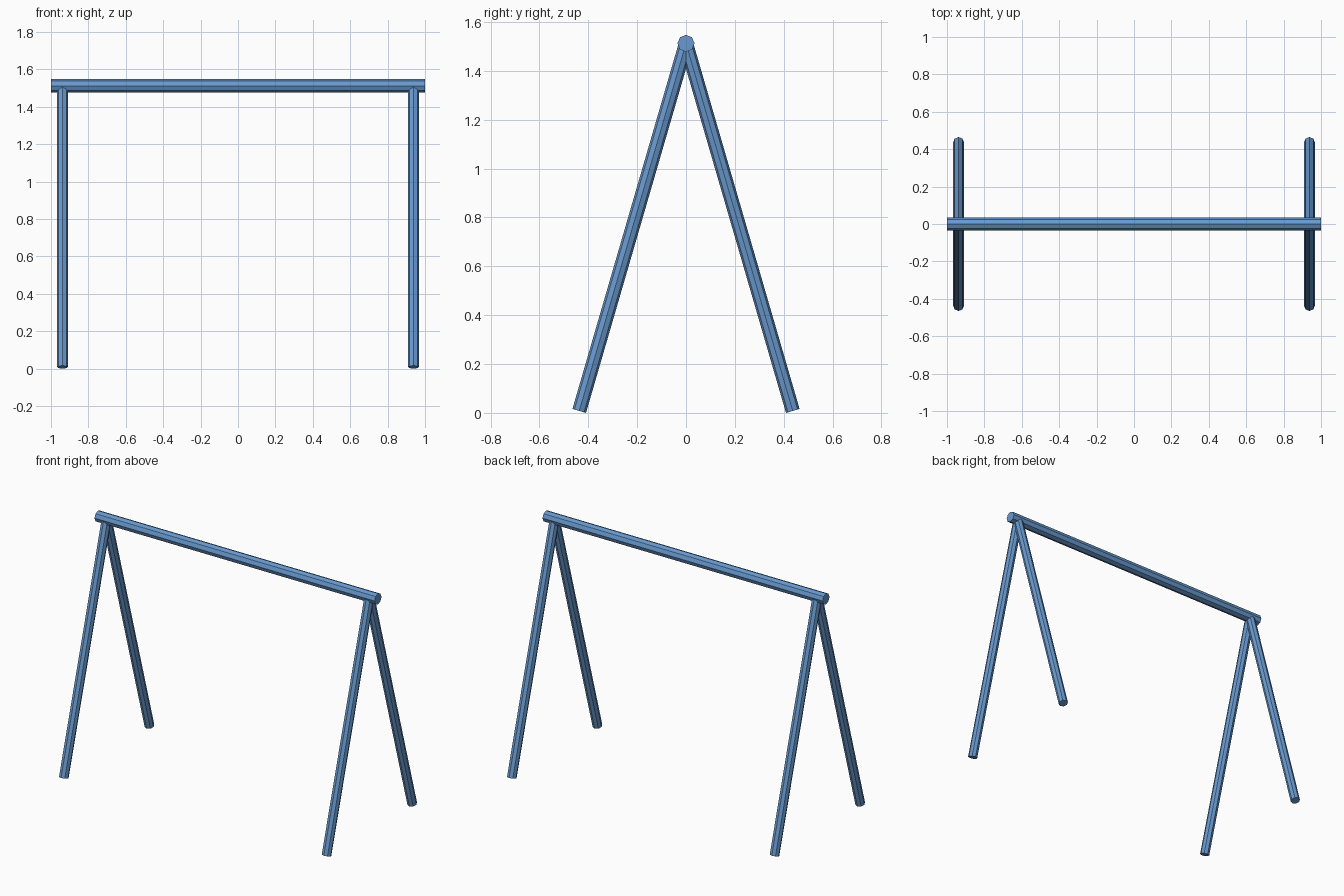
import bpy, math
from mathutils import Vector

if "Cube" in bpy.data.objects:
    bpy.data.objects.remove(bpy.data.objects["Cube"])

SIDES = 8
BEAM_Z = 1.512

blue = bpy.data.materials.new("steel_blue")
blue.diffuse_color = (0.14, 0.32, 0.62, 1)
blue.use_nodes = True
blue.node_tree.nodes["Principled BSDF"].inputs["Base Color"].default_value = blue.diffuse_color


def pole(name, start, end, radius):
    """Flat-sided round bar between two points."""
    start, end = Vector(start), Vector(end)
    axis = end - start
    bpy.ops.mesh.primitive_cylinder_add(vertices=SIDES, radius=radius, depth=axis.length,
                                        location=(start + end) / 2)
    ob = bpy.context.object
    ob.name = name
    # turn in the y-z plane for legs, about y for the beam
    if abs(axis.x) > 0.01:
        ob.rotation_euler = (0, math.pi / 2, 0)
    else:
        ob.rotation_euler = (math.atan2(-axis.y, axis.z), 0, 0)
    ob.data.materials.append(blue)
    return ob


# Top beam
pole("top_beam", (-1, 0, BEAM_Z), (1, 0, BEAM_Z), 0.035)

# Two A-shaped pairs of legs
for x, side in ((-0.938, "left"), (0.938, "right")):
    for s, face in ((-1, "front"), (1, "back")):
        pole(f"{face}_{side}_leg", (x, s * 0.437, 0.008), (x, 0, BEAM_Z), 0.029)
